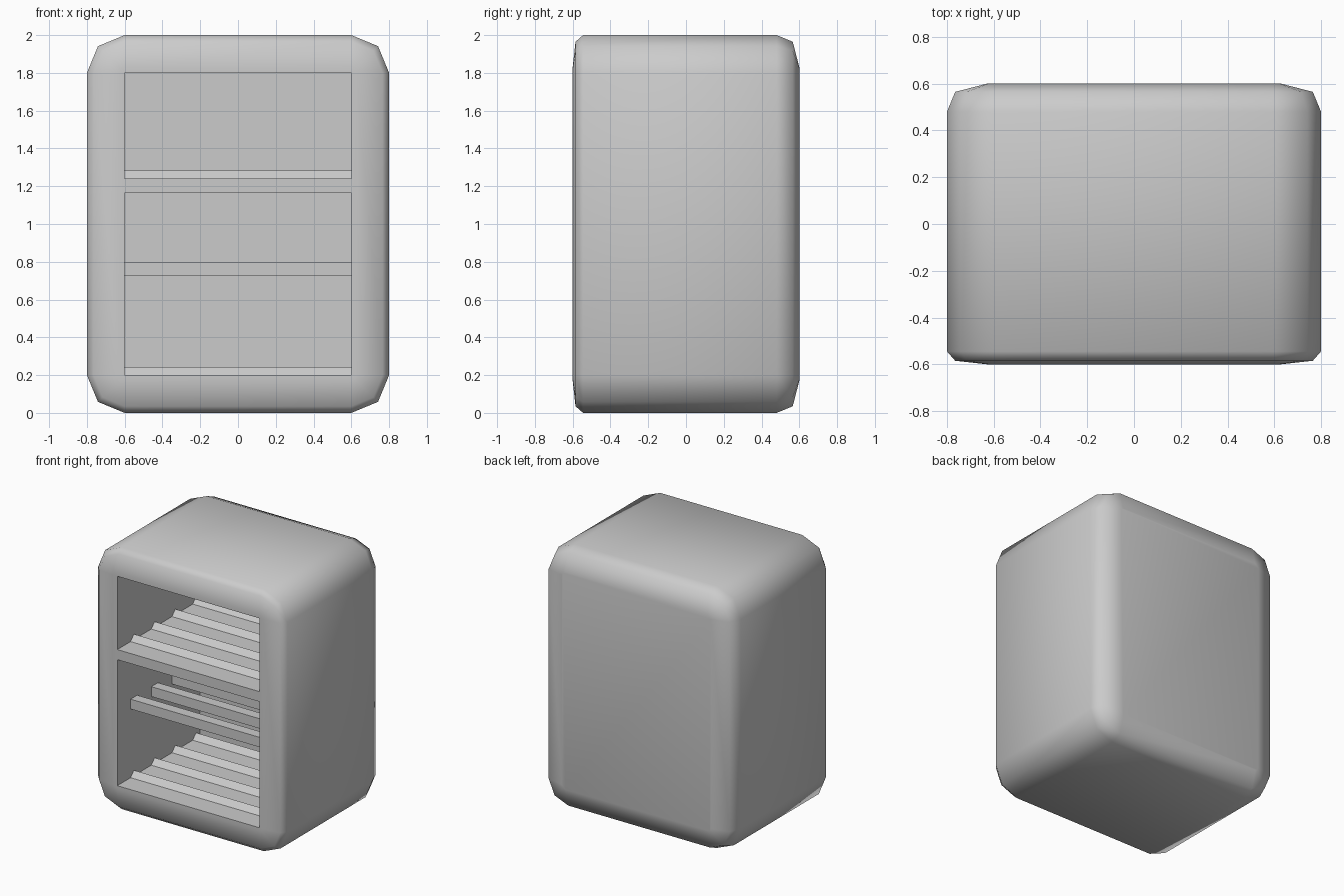
import bpy, bmesh
from math import cos, sin, pi, radians

if "Cube" in bpy.data.objects:
    bpy.data.objects.remove(bpy.data.objects["Cube"])


def make_object(name, bm):
    bmesh.ops.remove_doubles(bm, verts=bm.verts, dist=1e-5)
    bmesh.ops.recalc_face_normals(bm, faces=bm.faces)
    mesh = bpy.data.meshes.new(name)
    bm.to_mesh(mesh)
    bm.free()
    obj = bpy.data.objects.new(name, mesh)
    bpy.context.collection.objects.link(obj)
    return obj


def ring(bm, y, r):
    # Rounded rectangle around the cavity corners, two segments per corner
    verts = []
    for i, (sx, sz) in enumerate([(1, 1), (-1, 1), (-1, -1), (1, -1)]):
        for k in range(3):
            a = (i + k / 2) * pi / 2
            verts.append(bm.verts.new((sx * 0.6 + r * cos(a), y, 1 + sz * 0.8 + r * sin(a))))
    return verts


def bar(name, profile):
    # Extrude a (y, z) profile across the width of the cavity
    bm = bmesh.new()
    ends = [[bm.verts.new((x, y, z)) for y, z in profile] for x in (-0.6, 0.6)]
    n = len(profile)
    for e in ends:
        bm.faces.new(e)
    for i in range(n):
        j = (i + 1) % n
        bm.faces.new((ends[0][i], ends[0][j], ends[1][j], ends[1][i]))
    return make_object(name, bm)


def box_profile(y0, y1, z0, z1):
    return [(y0, z0), (y1, z0), (y1, z1), (y0, z1)]


# Cabinet shell: loft from the back, over the rounded front, into the cavity
bm = bmesh.new()
sections = [(0.6, 0.03), (0.565, 0.165), (0.48, 0.2), (-0.545, 0.2),
            (-0.585, 0.165), (-0.6, 0.03), (-0.6, 0), (0.4, 0)]
rings = [ring(bm, y, r) for y, r in sections]
for a, b in zip(rings, rings[1:]):
    for i in range(12):
        j = (i + 1) % 12
        bm.faces.new((a[i], a[j], b[j], b[i]))
bm.faces.new(rings[0])
bm.faces.new(rings[-1])
cabinet = make_object("cabinet_shell", bm)
bpy.context.view_layer.objects.active = cabinet
cabinet.select_set(True)
bpy.ops.object.shade_smooth_by_angle(angle=radians(60))

# Solid shelf dividing the cavity
bar("shelf", box_profile(-0.6, 0.4, 1.163, 1.24))

# Ridges on both floors and the open rack between them
for k in range(4):
    y = -0.4 + 0.25 * k
    for label, z in (("floor", 0.2), ("shelf", 1.24)):
        bar(f"{label}_ridge_{k + 1}", [(y - 0.04, z), (y + 0.04, z), (y, z + 0.042)])
    bar(f"rack_bar_{k + 1}", box_profile(y - 0.04, y + 0.04, 0.725, 0.8))
